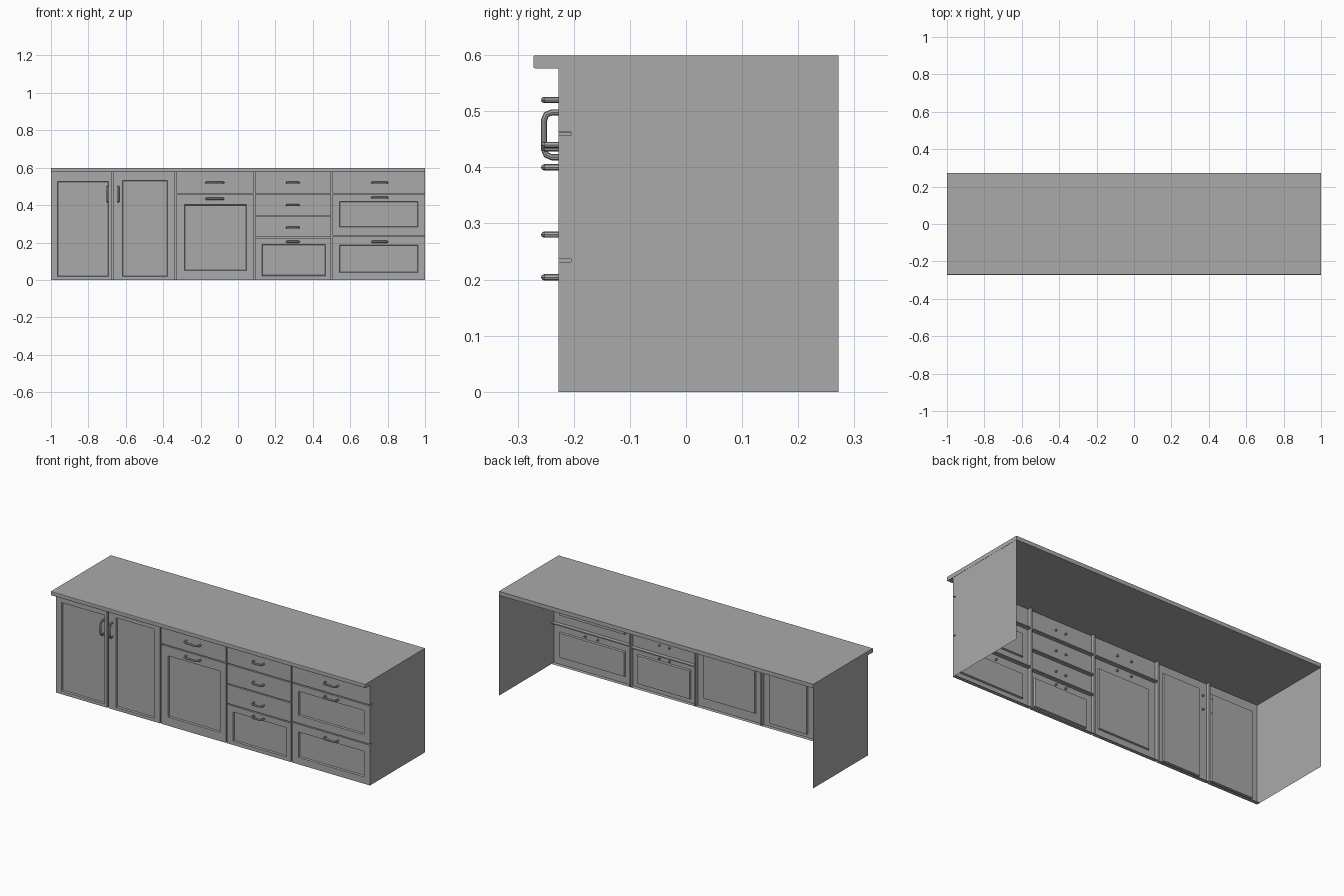
import bpy
import bmesh
from mathutils import Vector

cube = bpy.data.objects.get("Cube")
if cube:
    bpy.data.objects.remove(cube, do_unlink=True)

grey = bpy.data.materials.new("plain grey")
grey.use_nodes = True
COLOUR = (0.4, 0.4, 0.4, 1)
grey.diffuse_color = COLOUR
grey.node_tree.nodes["Principled BSDF"].inputs["Base Color"].default_value = COLOUR

FRONT, GROOVE, RECESS, BACK = -0.227, -0.205, -0.218, 0.272
TOP = 0.578
GAP = 0.004


def add_object(name, bm):
    bmesh.ops.recalc_face_normals(bm, faces=bm.faces)
    mesh = bpy.data.meshes.new(name)
    bm.to_mesh(mesh)
    bm.free()
    mesh.materials.append(grey)
    obj = bpy.data.objects.new(name, mesh)
    bpy.context.collection.objects.link(obj)
    return obj


def rect_ring(bm, x0, x1, z0, z1, y):
    corners = ((x0, z0), (x1, z0), (x1, z1), (x0, z1))
    return [bm.verts.new((x, y, z)) for x, z in corners]


def front_panel(name, x0, x1, z0, z1, inset=None):
    """Open-backed door or drawer front, with an optional sunken panel."""
    bm = bmesh.new()
    rings = [rect_ring(bm, x0, x1, z0, z1, y) for y in (GROOVE, FRONT)]
    if inset:
        a, b, c, d = inset
        e = 0.003
        rings.append(rect_ring(bm, a, b, c, d, FRONT))
        rings.append(rect_ring(bm, a + e, b - e, c + e, d - e, RECESS))
    for r, s in zip(rings, rings[1:]):
        for i in range(4):
            j = (i + 1) % 4
            bm.faces.new((r[i], r[j], s[j], s[i]))
    bm.faces.new(rings[-1])
    add_object(name, bm)


def groove(name, x0, x1, z0, z1):
    bm = bmesh.new()
    bm.faces.new(rect_ring(bm, x0, x1, z0, z1, GROOVE))
    add_object(name, bm)


def handle(name, x, z, length, vertical=False):
    """Bow handle: a round bar bent back into the front at both ends."""
    h, r = length / 2 - 0.006, 0.0055
    out = FRONT - 0.026
    half = [(h, FRONT + 0.012), (h, out + 0.014), (h - 0.004, out + 0.004), (h - 0.014, out)]
    path = half + [(-u, y) for u, y in reversed(half)]
    curve = bpy.data.curves.new(name, "CURVE")
    curve.dimensions = "3D"
    curve.bevel_depth = r
    curve.bevel_resolution = 2
    curve.use_fill_caps = True
    spline = curve.splines.new("POLY")
    spline.points.add(len(path) - 1)
    for p, (u, y) in zip(spline.points, path):
        p.co = (x, y, z + u, 1) if vertical else (x + u, y, z, 1)
    curve.materials.append(grey)
    obj = bpy.data.objects.new(name, curve)
    bpy.context.collection.objects.link(obj)
    bpy.ops.object.select_all(action="DESELECT")
    obj.select_set(True)
    bpy.context.view_layer.objects.active = obj
    bpy.ops.object.convert(target="MESH")
    bpy.ops.object.shade_smooth_by_angle()


# Countertop with a softened front edge
bm = bmesh.new()
bmesh.ops.create_cube(bm, size=1)
for v in bm.verts:
    v.co = Vector((v.co.x * 2, v.co.y * 0.544, 0.588 + v.co.z * 0.023))
edges = [e for e in bm.edges if all(v.co.y < 0 for v in e.verts)
         and abs(e.verts[0].co.x - e.verts[1].co.x) > 1]
bmesh.ops.bevel(bm, geom=edges, offset=0.003, segments=2, affect="EDGES", profile=0.5)
add_object("countertop", bm)

# Thin side sheets; the back and underside stay open
for side, x in (("left", 0.999), ("right", -0.999)):
    bm = bmesh.new()
    bm.faces.new([bm.verts.new((x, y, z)) for y, z in
                  ((GROOVE, 0), (BACK, 0), (BACK, TOP), (GROOVE, TOP))])
    add_object(side + "_side", bm)

# Columns: name, x range, row split heights from the top down,
# sunken panels by row, handles as (x, z, length, vertical)
columns = [
    ("narrow_door", -0.999, -0.670, [],
     {0: (-0.965, -0.692, 0.018, 0.527)}, [(-0.697, 0.458, 0.092, True)]),
    ("second_door", -0.670, -0.334, [],
     {0: (-0.617, -0.377, 0.018, 0.532)}, [(-0.640, 0.458, 0.092, True)]),
    ("wide_door", -0.334, 0.086, [0.459],
     {1: (-0.286, 0.045, 0.050, 0.402)},
     [(-0.124, 0.520, 0.104, False), (-0.124, 0.434, 0.104, False)]),
    ("drawer_stack", 0.086, 0.500, [0.459, 0.342, 0.227],
     {3: (0.127, 0.468, 0.022, 0.190)},
     [(0.293, z, 0.076, False) for z in (0.520, 0.400, 0.280, 0.204)]),
    ("large_drawers", 0.500, 0.999, [0.460, 0.234],
     {1: (0.543, 0.962, 0.282, 0.420), 2: (0.543, 0.962, 0.040, 0.186)},
     [(0.757, z, 0.092, False) for z in (0.520, 0.440, 0.204)]),
]

for name, x0, x1, splits, insets, handles in columns:
    a = x0 if x0 < -0.99 else x0 + GAP
    b = x1 if x1 > 0.99 else x1 - GAP
    levels = [TOP + 0.003] + splits + [0]
    for row, (hi, lo) in enumerate(zip(levels, levels[1:])):
        bottom = lo + 0.003 if lo else 0
        front_panel(f"{name}_front_{row + 1}", a, b, bottom, hi - 0.003, insets.get(row))
    for i, z in enumerate(splits):
        groove(f"{name}_groove_{i + 1}", a, b, z - 0.003, z + 0.003)
    if x1 < 0.99:
        groove(name + "_edge_groove", x1 - GAP, x1 + GAP, 0, TOP)
    for i, spec in enumerate(handles):
        handle(f"{name}_handle_{i + 1}", *spec)
